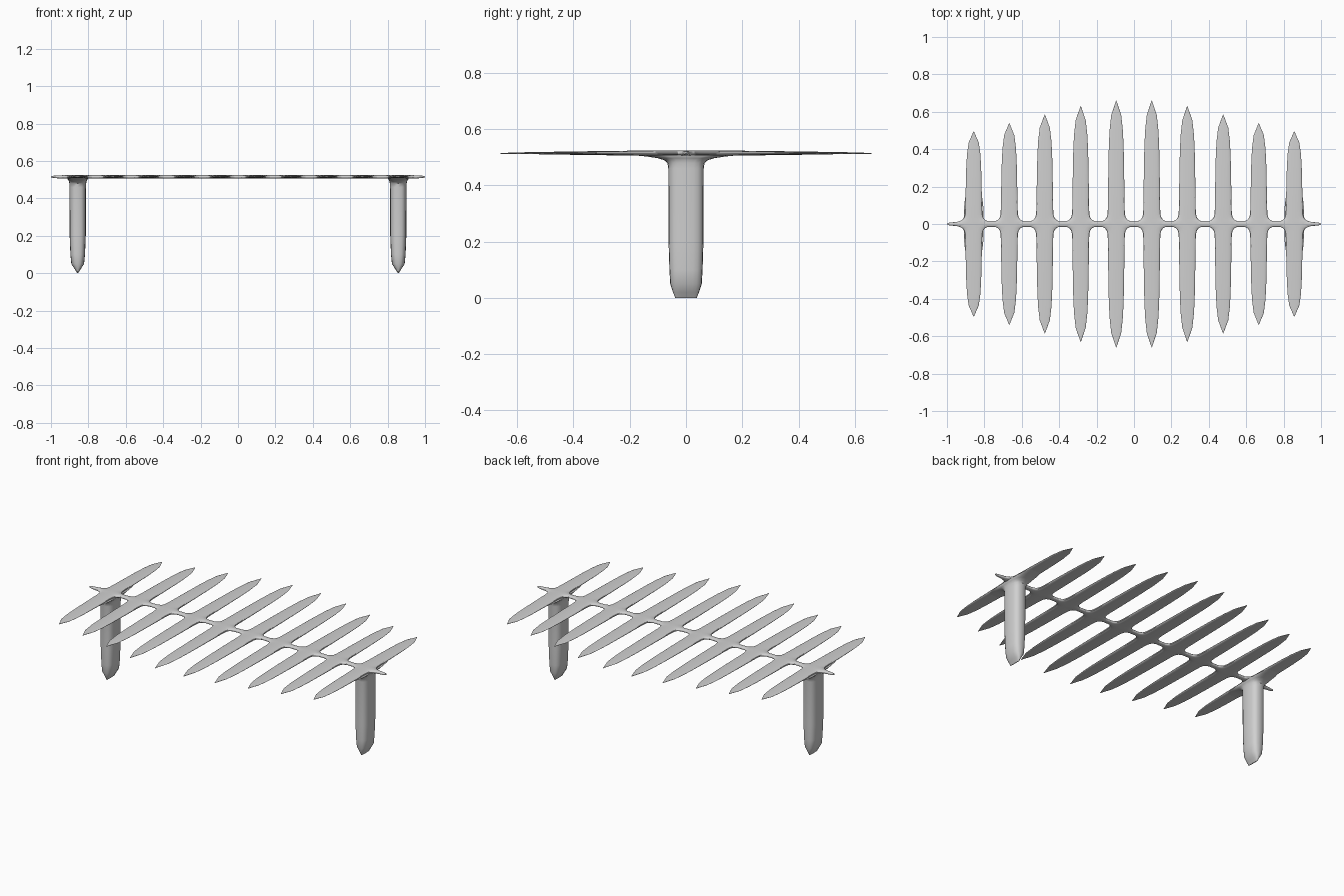
import bpy
import math

cube = bpy.data.objects.get("Cube")
if cube:
    bpy.data.objects.remove(cube)

# One plain grey for the whole piece
grey = bpy.data.materials.new("light_grey")
grey.use_nodes = True
colour = (0.63, 0.63, 0.63, 1)
grey.diffuse_color = colour
grey.node_tree.nodes["Principled BSDF"].inputs["Base Color"].default_value = colour

SIDES = 20


def superellipse(a, b, power):
    """Closed rounded section with half sizes a and b."""
    points = []
    for i in range(SIDES):
        t = 2 * math.pi * i / SIDES
        c, s = math.cos(t), math.sin(t)
        points.append((a * math.copysign(abs(c) ** (2 / power), c),
                       b * math.copysign(abs(s) ** (2 / power), s)))
    return points


def loft(name, rings):
    """Skin a list of rings and cap both ends."""
    verts = [p for ring in rings for p in ring]
    faces = [tuple(range(SIDES)), tuple(range(len(verts) - SIDES, len(verts)))]
    for r in range(len(rings) - 1):
        for i in range(SIDES):
            j = (i + 1) % SIDES
            k = r * SIDES
            faces.append((k + i, k + j, k + SIDES + j, k + SIDES + i))
    mesh = bpy.data.meshes.new(name)
    mesh.from_pydata(verts, [], faces)
    mesh.materials.append(grey)
    obj = bpy.data.objects.new(name, mesh)
    bpy.context.collection.objects.link(obj)
    # Consistent outward normals and smooth shading
    bpy.ops.object.select_all(action='DESELECT')
    bpy.context.view_layer.objects.active = obj
    obj.select_set(True)
    bpy.ops.object.mode_set(mode='EDIT')
    bpy.ops.mesh.select_all(action='SELECT')
    bpy.ops.mesh.normals_make_consistent(inside=False)
    bpy.ops.object.mode_set(mode='OBJECT')
    bpy.ops.object.shade_smooth_by_angle(angle=math.radians(40))
    return obj


def mirrored(half):
    """Extend a profile that starts at zero to the negative side."""
    return [(-p[0], *p[1:]) for p in reversed(half[1:])] + half


# Slats: flared into the spine, pointed at both tips
FLARE = [(0, 0.09), (0.012, 0.088), (0.017, 0.072), (0.024, 0.059),
         (0.035, 0.051), (0.05, 0.047), (0.08, 0.045)]
BLADE = [(0.35, 0.043), (0.6, 0.04), (0.75, 0.036), (0.88, 0.027), (1, 0.001)]


def slat(name, x, length):
    half = FLARE + [(f * length, w) for f, w in BLADE]
    rings = []
    for y, width in mirrored(half):
        f = abs(y) / length
        thick = 0.0015 + 0.0085 * (1 - f ** 1.5)
        z = 0.515 if f < 1 else 0.514
        rings.append([(x + a, y, z + b)
                      for a, b in superellipse(width, thick, 2.6)])
    loft(name, rings)


# Legs: rounded posts flaring into the slat, wedge shaped at the foot
LEG = [(0, 0.002, 0.038), (0.02, 0.015, 0.046), (0.05, 0.034, 0.056),
       (0.1, 0.039, 0.059), (0.2, 0.043, 0.062), (0.46, 0.044, 0.063),
       (0.48, 0.045, 0.066), (0.49, 0.047, 0.078), (0.497, 0.05, 0.1),
       (0.503, 0.054, 0.14), (0.509, 0.054, 0.2)]


def leg(name, x):
    loft(name, [[(x + a, b, z) for a, b in superellipse(wx, wy, 2.8)]
                for z, wx, wy in LEG])


SLATS = [(0.095, 0.66), (0.285, 0.63), (0.477, 0.585), (0.667, 0.54), (0.857, 0.495)]
for side, sign in (("left", 1), ("right", -1)):
    for n, (x, length) in enumerate(SLATS, 1):
        slat(f"{side}_slat_{n}", sign * x, length)
    leg(f"{side}_leg", sign * SLATS[-1][0])

# Spine: slim bar through all slats with tapered ends
SPINE = [(0, 0.016, 0.009), (0.88, 0.016, 0.009), (0.93, 0.014, 0.009),
         (0.96, 0.01, 0.008), (0.985, 0.008, 0.006), (0.996, 0.005, 0.004),
         (1, 0.001, 0.001)]
loft("spine", [[(x, a, 0.515 + b) for a, b in superellipse(wy, wz, 2.4)]
               for x, wy, wz in mirrored(SPINE)])
